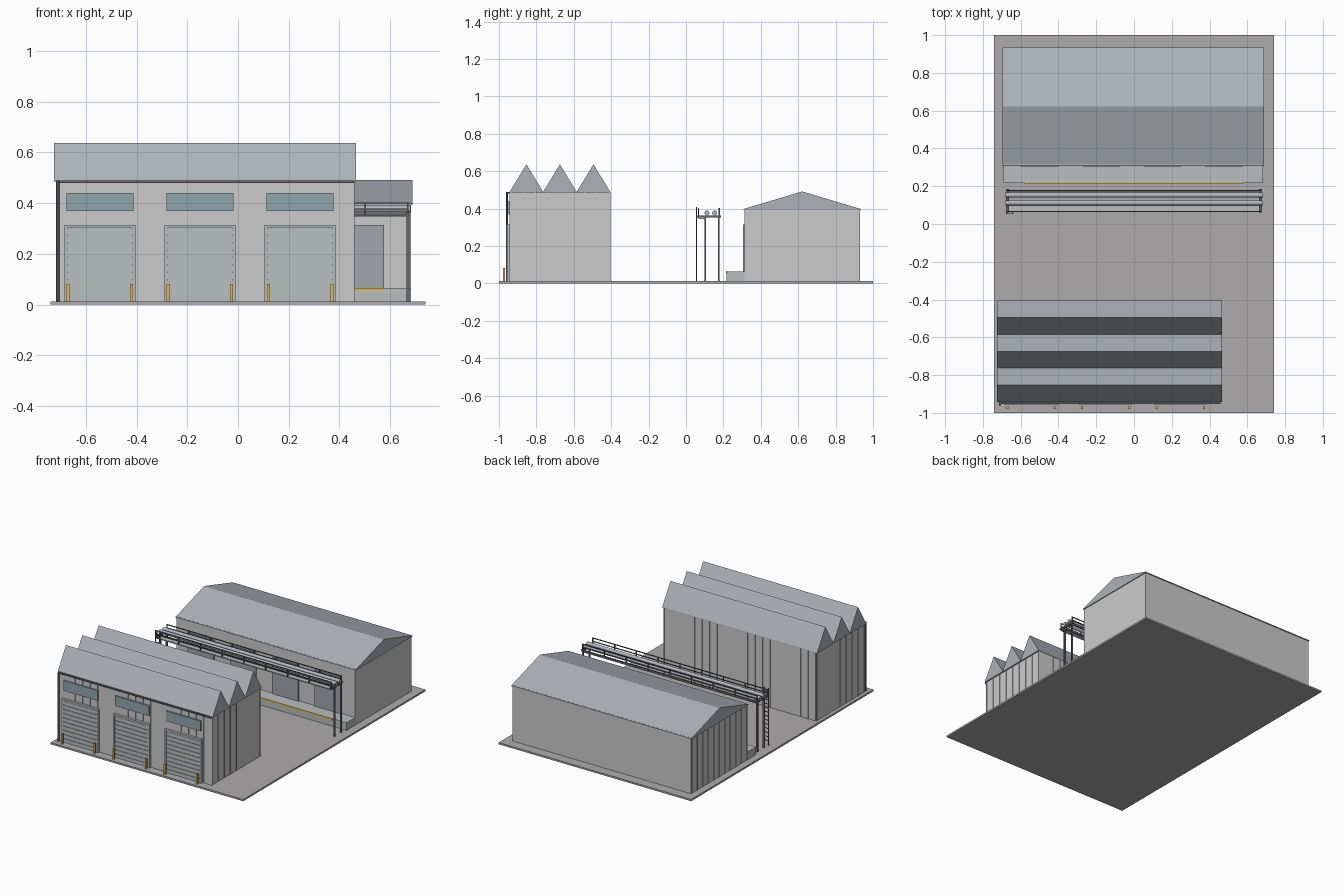
import bpy, bmesh
from mathutils import Vector

if "Cube" in bpy.data.objects:
    bpy.data.objects.remove(bpy.data.objects["Cube"])


def material(name, r, g, b):
    m = bpy.data.materials.new(name)
    m.diffuse_color = (r, g, b, 1)
    m.use_nodes = True
    m.node_tree.nodes["Principled BSDF"].inputs["Base Color"].default_value = m.diffuse_color
    return m


WALL = material("wall_panel", 0.60, 0.60, 0.62)
ROOF = material("roof_metal", 0.42, 0.45, 0.48)
YARD = material("concrete", 0.42, 0.41, 0.41)
DOCK = material("dock_concrete", 0.48, 0.51, 0.51)
SHUTTER = material("shutter", 0.48, 0.52, 0.52)
DOOR = material("dock_door", 0.36, 0.38, 0.42)
GLASS = material("glass", 0.28, 0.38, 0.42)
STEEL = material("dark_steel", 0.13, 0.13, 0.14)
PIPE = material("pipe_metal", 0.45, 0.47, 0.50)
YELLOW = material("safety_yellow", 0.75, 0.50, 0.10)


def finish(name, bm, mat):
    bmesh.ops.recalc_face_normals(bm, faces=bm.faces)
    me = bpy.data.meshes.new(name)
    bm.to_mesh(me)
    bm.free()
    me.materials.append(mat)
    ob = bpy.data.objects.new(name, me)
    bpy.context.collection.objects.link(ob)
    return ob


def boxes(name, mat, items):
    """One object from boxes given as (x0, x1, y0, y1, z0, z1)."""
    bm = bmesh.new()
    for x0, x1, y0, y1, z0, z1 in items:
        vs = bmesh.ops.create_cube(bm, size=1)["verts"]
        for v in vs:
            v.co = Vector(((x0 + x1) / 2 + v.co.x * (x1 - x0),
                           (y0 + y1) / 2 + v.co.y * (y1 - y0),
                           (z0 + z1) / 2 + v.co.z * (z1 - z0)))
    return finish(name, bm, mat)


def extrude_x(name, mat, profile, x0, x1):
    """Extrude a (y, z) outline along x."""
    bm = bmesh.new()
    f = bm.faces.new([bm.verts.new((x0, y, z)) for y, z in profile])
    new = bmesh.ops.extrude_face_region(bm, geom=[f])["geom"]
    bmesh.ops.translate(bm, vec=(x1 - x0, 0, 0),
                        verts=[g for g in new if isinstance(g, bmesh.types.BMVert)])
    return finish(name, bm, mat)


def rod(name, mat, a, b, r, sides=12):
    a, b = Vector(a), Vector(b)
    bpy.ops.mesh.primitive_cylinder_add(vertices=sides, radius=r, depth=(b - a).length,
                                        location=(a + b) / 2)
    ob = bpy.context.object
    ob.name = name
    ob.rotation_euler = (b - a).to_track_quat('Z', 'Y').to_euler()
    ob.data.materials.append(mat)
    bpy.ops.object.shade_smooth_by_angle()
    return ob


def spread(a, b, n):
    return [a + (b - a) * i / (n - 1) for i in range(n)]


G = 0.012
boxes("yard_slab", YARD, [(-0.74, 0.74, -1, 1, 0, G)])

# Workshop with three roof ridges
X0, X1, Y0, Y1, H = -0.715, 0.457, -0.94, -0.408, 0.49
boxes("workshop_walls", WALL, [(X0, X1, Y0, Y1, G, H)])
step = (Y1 - Y0 + 0.006) / 3
saw = [(Y0 - 0.003, H - 0.004), (Y0 - 0.003, H)]
for i in range(3):
    saw += [(Y0 - 0.003 + step * (i + 0.5), 0.637), (Y0 - 0.003 + step * (i + 1), H)]
saw.append((Y1 + 0.003, H - 0.004))
extrude_x("workshop_roof", ROOF, saw, -0.725, 0.466)

# Cladding ribs on all four workshop walls
t, w = 0.003, 0.002
ribs = []
for x in spread(X0 + 0.004, X1 - 0.004, 21):
    ribs += [(x - w, x + w, Y1, Y1 + t, G, H - 0.004),
             (x - w, x + w, Y0 - t, Y0, G, H - 0.004)]
for y in spread(Y0 + 0.004, Y1 - 0.004, 9):
    ribs += [(X1, X1 + t, y - w, y + w, G, H - 0.004),
             (X0 - t, X0, y - w, y + w, G, H - 0.004)]
boxes("workshop_ribs", WALL, ribs)

# Roller doors, windows and bollards
slats, frames, panes, window_bars, posts = [], [], [], [], []
for c in (-0.545, -0.15, 0.245):
    frames += [(c + s - 0.006, c + s + 0.006, -0.957, Y0, G, 0.305) for s in (-0.134, 0.134)]
    frames.append((c - 0.14, c + 0.14, -0.957, Y0, 0.303, 0.315))
    slats.append((c - 0.13, c + 0.13, -0.948, Y0, G, 0.305))
    slats += [(c - 0.13, c + 0.13, -0.952, -0.947, G + 0.029 * i + 0.003, G + 0.029 * i + 0.026)
              for i in range(10)]
    panes.append((c - 0.132, c + 0.132, -0.950, Y0, 0.37, 0.44))
    posts += [(c + s - 0.006, c + s + 0.006, -0.979, -0.967, G, 0.082) for s in (-0.125, 0.125)]
boxes("roller_door_slats", SHUTTER, slats)
boxes("roller_door_frames", SHUTTER, frames)
boxes("windows", GLASS, panes)
boxes("bollards", YELLOW, posts)

# Gutter and downpipe
boxes("gutter", STEEL, [(X0, X1, -0.953, Y0, 0.480, H)])
rod("downpipe", STEEL, (-0.709, -0.957, G), (-0.709, -0.957, H), 0.006)

# Warehouse with a single ridge
boxes("warehouse_walls", WALL, [(-0.69, 0.682, 0.312, 0.93, G, 0.4)])
extrude_x("warehouse_roof", ROOF,
          [(0.307, 0.393), (0.307, 0.398), (0.621, 0.492), (0.935, 0.398), (0.935, 0.393)],
          -0.695, 0.688)
boxes("warehouse_ribs", WALL,
      [(-0.693, -0.69, y - w, y + w, G, 0.393) for y in spread(0.318, 0.924, 11)])

# Loading dock
boxes("loading_dock", DOCK, [(-0.69, 0.683, 0.217, 0.312, G, 0.065)])
boxes("dock_edge_strip", YELLOW, [(-0.58, 0.575, 0.213, 0.22, 0.054, 0.0655)])
boxes("dock_doors", DOOR,
      [(c - 0.1, c + 0.1, 0.304, 0.312, 0.065, 0.315) for c in (-0.5, -0.175, 0.15, 0.475)])

# Pipe bridge: legs, beams, walkway and handrails
bridge = []
for x in (-0.67, 0.67):
    bridge += [(x - 0.006, x + 0.006, y - 0.004, y + 0.004, G, 0.36) for y in (0.102, 0.175)]
    bridge.append((x - 0.007, x + 0.007, 0.06, 0.186, 0.352, 0.364))
bridge += [(-0.675, 0.675, y - 0.004, y + 0.004, 0.345, 0.360) for y in (0.102, 0.175)]
for x in spread(-0.67, 0.67, 9):
    bridge += [(x - 0.003, x + 0.003, y - 0.003, y + 0.003, 0.35, 0.402) for y in (0.066, 0.178)]
for y in (0.066, 0.178):
    bridge += [(-0.673, 0.673, y - 0.003, y + 0.003, z, z + 0.005) for z in (0.375, 0.398)]
boxes("pipe_bridge_frame", STEEL, bridge)
boxes("walkway", DOCK, [(-0.675, 0.67, 0.066, 0.098, 0.345, 0.352)])
for i, y in enumerate((0.112, 0.153)):
    rod(f"pipe_{i + 1}", PIPE, (-0.68, y, 0.377), (0.68, y, 0.377), 0.013, 16)

# Access ladder
ladder = [(x - 0.003, x + 0.003, 0.054, 0.06, G, 0.408) for x in (-0.674, -0.642)]
ladder += [(-0.674, -0.642, 0.055, 0.059, z, z + 0.004) for z in spread(0.04, 0.38, 13)]
boxes("ladder", STEEL, ladder)
